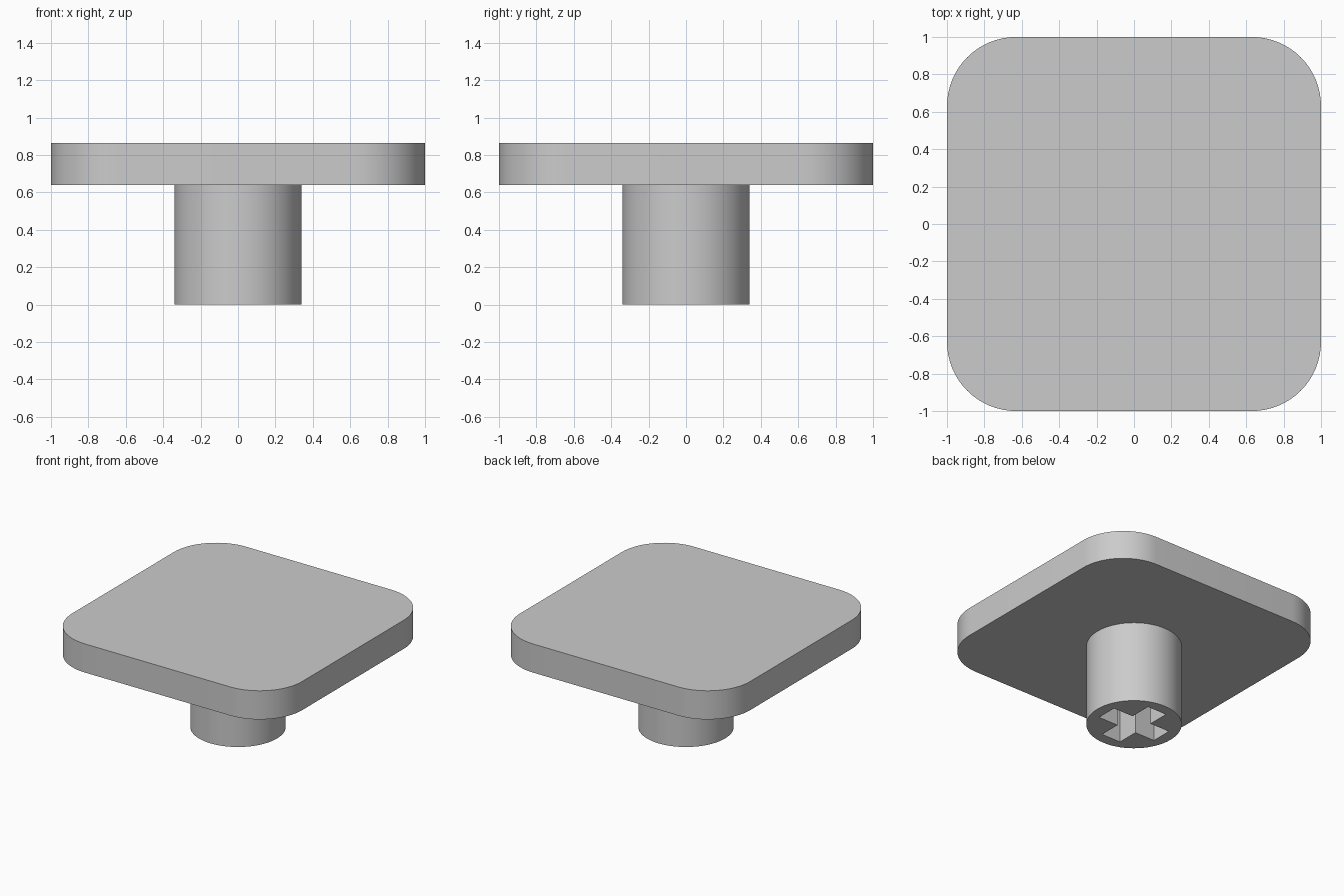
import bpy
import bmesh
from math import cos, sin, pi, radians

old = bpy.data.objects.get("Cube")
if old:
    bpy.data.objects.remove(old, do_unlink=True)

# Plain grey plastic
grey = bpy.data.materials.new("grey plastic")
grey.use_nodes = True
colour = (0.6, 0.6, 0.6, 1)
grey.diffuse_color = colour
grey.node_tree.nodes["Principled BSDF"].inputs["Base Color"].default_value = colour


def extrude_outline(name, outline, bottom, top):
    """Solid prism from a counter-clockwise outline."""
    bm = bmesh.new()
    base = bm.faces.new([bm.verts.new((x, y, bottom)) for x, y in outline])
    ext = bmesh.ops.extrude_face_region(bm, geom=[base], use_keep_orig=True)
    moved = [v for v in ext["geom"] if isinstance(v, bmesh.types.BMVert)]
    bmesh.ops.translate(bm, verts=moved, vec=(0, 0, top - bottom))
    bmesh.ops.recalc_face_normals(bm, faces=bm.faces)
    mesh = bpy.data.meshes.new(name)
    bm.to_mesh(mesh)
    bm.free()
    mesh.materials.append(grey)
    obj = bpy.data.objects.new(name, mesh)
    bpy.context.collection.objects.link(obj)
    return obj


def smooth(obj):
    bpy.ops.object.select_all(action="DESELECT")
    obj.select_set(True)
    bpy.context.view_layer.objects.active = obj
    bpy.ops.object.shade_smooth_by_angle(angle=radians(30))


PLATE_BOTTOM, PLATE_TOP = 0.64, 0.865
CORNER, STEPS = 0.37, 16

# Rounded square plate
outline = []
for quarter, (sx, sy) in enumerate([(1, 1), (-1, 1), (-1, -1), (1, -1)]):
    for i in range(STEPS + 1):
        a = (quarter + i / STEPS) * pi / 2
        outline.append((sx * (1 - CORNER) + CORNER * cos(a),
                        sy * (1 - CORNER) + CORNER * sin(a)))
plate = extrude_outline("top_plate", outline, PLATE_BOTTOM, PLATE_TOP)

# Round stem
SIDES, RADIUS = 64, 0.34
circle = [(RADIUS * cos(2 * pi * i / SIDES), RADIUS * sin(2 * pi * i / SIDES))
          for i in range(SIDES)]
stem = extrude_outline("stem", circle, 0, PLATE_BOTTOM)

# Cross-shaped socket running up the stem
ARM, HALF = 0.255, 0.083
cross = []
for k in range(4):
    c, s = round(cos(k * pi / 2)), round(sin(k * pi / 2))
    for x, y in [(ARM, -HALF), (ARM, HALF), (HALF, HALF)]:
        cross.append((c * x - s * y, s * x + c * y))
cutter = extrude_outline("socket_cutter", cross, -0.1, PLATE_BOTTOM + 0.1)
cutter.hide_render = True
cutter.hide_set(True)

cut = stem.modifiers.new("socket", "BOOLEAN")
cut.operation = "DIFFERENCE"
cut.solver = "EXACT"
cut.object = cutter
bpy.context.view_layer.objects.active = stem
bpy.ops.object.modifier_apply(modifier=cut.name)
bpy.data.objects.remove(cutter, do_unlink=True)

smooth(plate)
smooth(stem)
